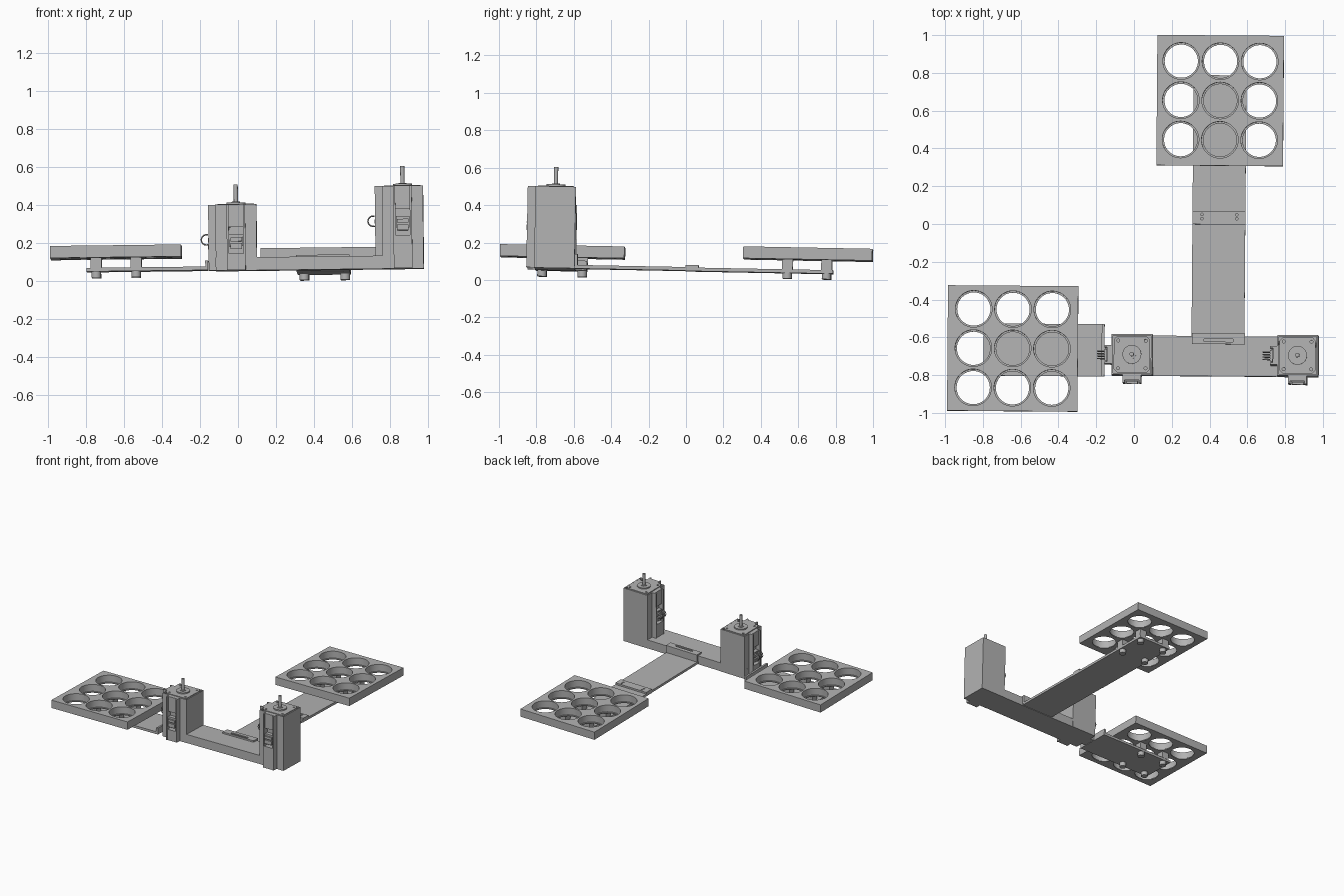
import bpy, bmesh, math
from mathutils import Matrix, Vector

cube = bpy.data.objects.get("Cube")
if cube:
    bpy.data.objects.remove(cube, do_unlink=True)

grey = bpy.data.materials.new("matte_grey")
grey.use_nodes = True
GREY = (0.45, 0.45, 0.45, 1)
grey.diffuse_color = GREY
grey.node_tree.nodes["Principled BSDF"].inputs["Base Color"].default_value = GREY
parts = []


def finish(name, bm):
    mesh = bpy.data.meshes.new(name)
    bm.to_mesh(mesh)
    bm.free()
    mesh.materials.append(grey)
    obj = bpy.data.objects.new(name, mesh)
    bpy.context.collection.objects.link(obj)
    parts.append(obj)
    return obj


def add_box(bm, x, y, z):
    size = Matrix.Diagonal((x[1] - x[0], y[1] - y[0], z[1] - z[0], 1))
    mid = Vector((sum(x) / 2, sum(y) / 2, sum(z) / 2))
    bmesh.ops.create_cube(bm, size=1, matrix=Matrix.Translation(mid) @ size)


def add_cyl(bm, x, y, z, r, sides=24):
    bmesh.ops.create_cone(bm, cap_ends=True, segments=sides, radius1=r, radius2=r,
                          depth=z[1] - z[0], matrix=Matrix.Translation((x, y, sum(z) / 2)))


def boxes(name, *items):
    bm = bmesh.new()
    for item in items:
        add_box(bm, *item)
    return finish(name, bm)


def cylinders(name, *items):
    bm = bmesh.new()
    for item in items:
        add_cyl(bm, *item)
    return finish(name, bm)


def cut(obj, cutter):
    mod = obj.modifiers.new("cut", 'BOOLEAN')
    mod.operation, mod.solver, mod.object = 'DIFFERENCE', 'EXACT', cutter
    bpy.context.view_layer.objects.active = obj
    bpy.ops.object.modifier_apply(modifier=mod.name)
    parts.remove(cutter)
    bpy.data.objects.remove(cutter, do_unlink=True)


# Cup trays: slabs with nine through holes, each with a narrow bottom lip
def tray(name, cx, cy, wx, wy):
    low, high = 0.113, 0.176
    slab = boxes(name, ((cx - wx / 2, cx + wx / 2), (cy - wy / 2, cy + wy / 2), (low, high)))
    spots = [(cx + i * 0.208, cy + j * 0.208) for i in (-1, 0, 1) for j in (-1, 0, 1)]
    cut(slab, cylinders("hole_cutter", *[(x, y, (low + 0.008, 0.3), 0.097, 48) for x, y in spots]))
    cut(slab, cylinders("lip_cutter", *[(x, y, (0, 0.3), 0.088, 48) for x, y in spots]))


tray("side_tray", -0.635, -0.667, 0.69, 0.664)
tray("rear_tray", 0.453, 0.654, 0.67, 0.69)


# Standoffs above each arm and round feet below it
def supports(prefix, xs, ys):
    spots = [(x, y) for x in xs for y in ys]
    boxes(prefix + "_standoffs",
          *[((x - .029, x + .029), (y - .029, y + .029), (.06, .114)) for x, y in spots])
    cylinders(prefix + "_feet", *[(x, y, (.011, .045), .025) for x, y in spots])


supports("side", (-0.74, -0.53), (-0.775, -0.56))
supports("rear", (0.345, 0.56), (0.545, 0.755))

# Base beam
base_top = 0.108
boxes("base_beam", ((-0.11, 0.98), (-0.805, -0.592), (0.039, base_top)))

# Side arm with upright end lip
boxes("side_arm", ((-0.79, -0.15), (-0.81, -0.533), (0.043, 0.062)),
      ((-0.165, -0.15), (-0.81, -0.533), (0.062, 0.094)))

# Rear arm, its joint cap and the hook over the beam
boxes("rear_arm_front", ((0.31, 0.59), (-0.592, 0.0), (0.043, 0.062)))
boxes("rear_arm_back", ((0.31, 0.59), (0.0, 0.79), (0.041, 0.06)))
cap = boxes("arm_joint_cap", ((0.31, 0.59), (0.0, 0.07), (0.058, 0.074)))
cut(cap, cylinders("cap_cutter", *[(x, y, (0.066, 0.1), 0.007, 12)
                                   for x in (0.36, 0.545) for y in (0.03, 0.052)]))
hook = boxes("arm_hook", ((0.313, 0.593), (-0.635, -0.577), (base_top, 0.12)))
cut(hook, boxes("slot_cutter", ((0.376, 0.53), (-0.622, -0.607), (0.1, 0.2))))
boxes("arm_hook_web", ((0.313, 0.593), (-0.592, -0.577), (0.05, base_top)))


# Cable channel: two rails, low infill and a stepped plug; u runs across, v outwards
def channel(prefix, mx, my, top, sideways, depth):
    low = 0.041

    def place(u, v, z):
        if sideways:
            return ((mx - 0.108 - v[1], mx - 0.108 - v[0]), (my + u[0], my + u[1]), z)
        return ((mx + u[0], mx + u[1]), (my - 0.108 - v[1], my - 0.108 - v[0]), z)

    boxes(prefix + "_rails", *[place(u, (0, depth), (low, top))
                               for u in ((-.049, -.038), (.038, .049))])
    boxes(prefix + "_infill", place((-.038, .038), (0, depth - .003), (low, top - .26)),
          place((-.038, .038), (0, depth - .015), (top - .12, top)))
    boxes(prefix + "_plug", place((-.036, .036), (0, depth - .01), (top - .22, top - .16)),
          place((-.03, .03), (0, depth + .002), (top - .235, top - .205)),
          place((-.03, .03), (0, depth + .002), (top - .195, top - .175)))


# Motor tower with shell, face plate, boss, shaft, screws and looped wires
def tower(prefix, mx, my, top):
    shell = boxes(prefix + "_shell", ((mx - .108, mx + .108), (my - .108, my + .108), (.039, top)))
    cut(shell, boxes("well_cutter", ((mx - .1, mx + .1), (my - .1, my + .1), (top - .015, top + .1))))
    plate = boxes(prefix + "_motor_face", ((mx - .096, mx + .096), (my - .096, my + .096),
                                           (top - .02, top + .003)))
    bm = bmesh.new()
    bm.from_mesh(plate.data)
    upright = [e for e in bm.edges if abs(e.verts[0].co.z - e.verts[1].co.z) > .01]
    bmesh.ops.bevel(bm, geom=upright, offset=.018, segments=1, affect='EDGES')
    bm.to_mesh(plate.data)
    bm.free()
    cut(plate, cylinders("screw_cutter", *[(mx + i * .073, my + j * .073, (top - .01, top + .02), .008, 12)
                                           for i in (-1, 1) for j in (-1, 1)]))
    cylinders(prefix + "_boss", (mx, my, (top, top + .012), .05, 32), (mx, my, (top, top + .016), .022))
    cylinders(prefix + "_shaft", (mx, my, (top, top + .106), .011))
    channel(prefix + "_front_channel", mx, my, top, False, .042)
    channel(prefix + "_side_channel", mx, my, top, True, .038)
    # Wires
    curve = bpy.data.curves.new(prefix + "_wires", 'CURVE')
    curve.dimensions = '3D'
    curve.bevel_depth, curve.bevel_resolution = .0035, 2
    for k in range(4):
        spline = curve.splines.new('POLY')
        spline.points.add(14)
        for n, p in enumerate(spline.points):
            a = math.pi * (0.4 + 1.2 * n / 14)
            p.co = (mx - .157 + .027 * math.cos(a), my + .013 * (k - 1.5),
                    top - .183 + .027 * math.sin(a), 1)
    temp = bpy.data.objects.new("temp", curve)
    bpy.context.collection.objects.link(temp)
    bm = bmesh.new()
    bm.from_mesh(temp.to_mesh())
    temp.to_mesh_clear()
    bpy.data.objects.remove(temp, do_unlink=True)
    finish(prefix + "_wires", bm)


tower("short_tower", -0.001, -0.698, 0.387)
tower("tall_tower", 0.877, -0.698, 0.475)

# Slight lean of the whole assembly, then shading
lean = Matrix.Rotation(-.008, 4, 'Z') @ Matrix.Rotation(-.019, 4, 'X') @ Matrix.Rotation(-.012, 4, 'Y')
bpy.ops.object.select_all(action='DESELECT')
for obj in parts:
    obj.data.transform(lean)
    obj.select_set(True)
bpy.context.view_layer.objects.active = parts[0]
bpy.ops.object.shade_smooth_by_angle(angle=math.radians(35))
